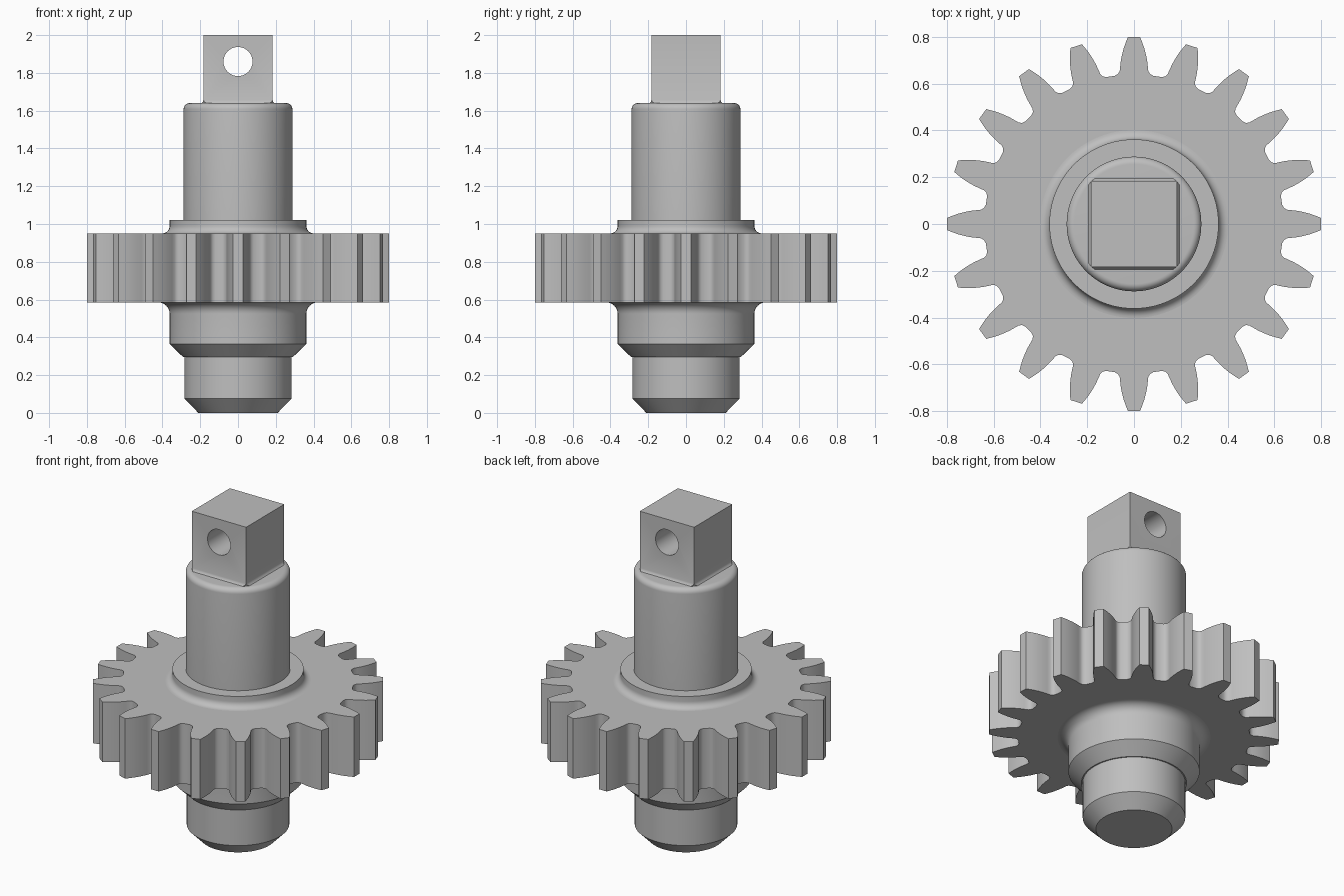
import bpy
import bmesh
from math import cos, sin, pi, radians

if "Cube" in bpy.data.objects:
    bpy.data.objects.remove(bpy.data.objects["Cube"], do_unlink=True)

steel = bpy.data.materials.new("grey steel")
steel.use_nodes = True
GREY = (0.52, 0.52, 0.52, 1)
steel.diffuse_color = GREY
steel.node_tree.nodes["Principled BSDF"].inputs["Base Color"].default_value = GREY


def finish(name, bm):
    """Turn a bmesh into a linked object with the steel material."""
    mesh = bpy.data.meshes.new(name)
    bm.to_mesh(mesh)
    bm.free()
    mesh.materials.append(steel)
    obj = bpy.data.objects.new(name, mesh)
    bpy.context.collection.objects.link(obj)
    return obj


def activate(obj):
    bpy.ops.object.select_all(action="DESELECT")
    obj.select_set(True)
    bpy.context.view_layer.objects.active = obj


def smooth(obj):
    activate(obj)
    bpy.ops.object.shade_smooth_by_angle(angle=radians(35))


def loft(name, rings, cap_start=True, cap_end=True):
    """Skin a stack of equal-length, counter-clockwise rings from bottom to top."""
    bm = bmesh.new()
    loops = [[bm.verts.new(p) for p in ring] for ring in rings]
    n = len(loops[0])
    for low, high in zip(loops, loops[1:]):
        for i in range(n):
            j = (i + 1) % n
            bm.faces.new((low[i], low[j], high[j], high[i]))
    if cap_start:
        bm.faces.new(loops[0][::-1])
    if cap_end:
        bm.faces.new(loops[-1])
    return finish(name, bm)


def circle(r, z, n=96):
    return [(r * cos(2 * pi * i / n), r * sin(2 * pi * i / n), z) for i in range(n)]


def arc(cx, cz, r, start, end, steps=8):
    """Profile points (radius, height) along a circular arc, angles in degrees."""
    angles = [radians(start + (end - start) * i / steps) for i in range(steps + 1)]
    return [(cx + r * cos(a), cz + r * sin(a)) for a in angles]


def turned(name, profile, **caps):
    obj = loft(name, [circle(r, z) for r, z in profile], **caps)
    smooth(obj)
    return obj


GEAR_BOTTOM, GEAR_TOP = 0.585, 0.95
HUB_R, SHAFT_R, SHAFT_TOP = 0.362, 0.288, 1.64

# Lower hub: chamfered journal, shoulder, and fillet into the gear
turned("lower_hub",
       [(0.21, 0), (0.283, 0.075), (0.283, 0.295), (0.29, 0.295), (HUB_R, 0.365)]
       + arc(HUB_R + 0.06, GEAR_BOTTOM - 0.06, 0.06, 180, 90),
       cap_end=False)

# Upper shaft: filleted collar, then a cylinder with a rounded rim
turned("upper_shaft",
       arc(HUB_R + 0.04, GEAR_TOP + 0.04, 0.04, 270, 180)
       + [(HUB_R, 1.02), (SHAFT_R, 1.02)]
       + arc(SHAFT_R - 0.032, SHAFT_TOP - 0.032, 0.032, 0, 90),
       cap_start=False)

# Gear: one curved half tooth (radial, sideways), mirrored and repeated
TEETH = 20
half_tooth = [(0.634, 0.082), (0.642, 0.068), (0.655, 0.061), (0.675, 0.059), (0.70, 0.056),
              (0.725, 0.051), (0.75, 0.0445), (0.775, 0.036), (0.80, 0.026)]
tooth = [(r, -s) for r, s in half_tooth] + half_tooth[::-1]
outline = []
for k in range(TEETH):
    c, s = cos(2 * pi * k / TEETH), sin(2 * pi * k / TEETH)
    outline += [(r * c - t * s, r * s + t * c) for r, t in tooth]
gear = loft("gear_wheel", [[(x, y, z) for x, y in outline] for z in (GEAR_BOTTOM, GEAR_TOP)])
smooth(gear)


# Square drive end, flared at its foot with clipped corners
def square(half, corner, z):
    pts = []
    for k in range(4):
        c, s = cos(k * pi / 2), sin(k * pi / 2)
        for x, y in ((half, -corner), (half, corner)):
            pts.append((x * c - y * s, x * s + y * c, z))
    return pts


SIDE = 0.183
drive = loft("square_drive", [square(0.2, 0.16, SHAFT_TOP - 0.005),
                              square(SIDE + 0.004, 0.177, 1.646),
                              square(SIDE, SIDE - 0.001, 1.656),
                              square(SIDE, SIDE - 0.001, 2.0)])

# Cross hole through the drive, front to back
bpy.ops.mesh.primitive_cylinder_add(vertices=48, radius=0.077, depth=1,
                                    location=(0, 0, 1.86), rotation=(pi / 2, 0, 0))
cutter = bpy.context.object
cutter.name = "hole_cutter"
cutter.hide_render = True
cutter.data.materials.append(steel)
cut = drive.modifiers.new("cross_hole", "BOOLEAN")
cut.operation = "DIFFERENCE"
cut.solver = "EXACT"
cut.object = cutter
activate(drive)
bpy.ops.object.modifier_apply(modifier=cut.name)
bpy.data.objects.remove(cutter, do_unlink=True)
smooth(drive)
